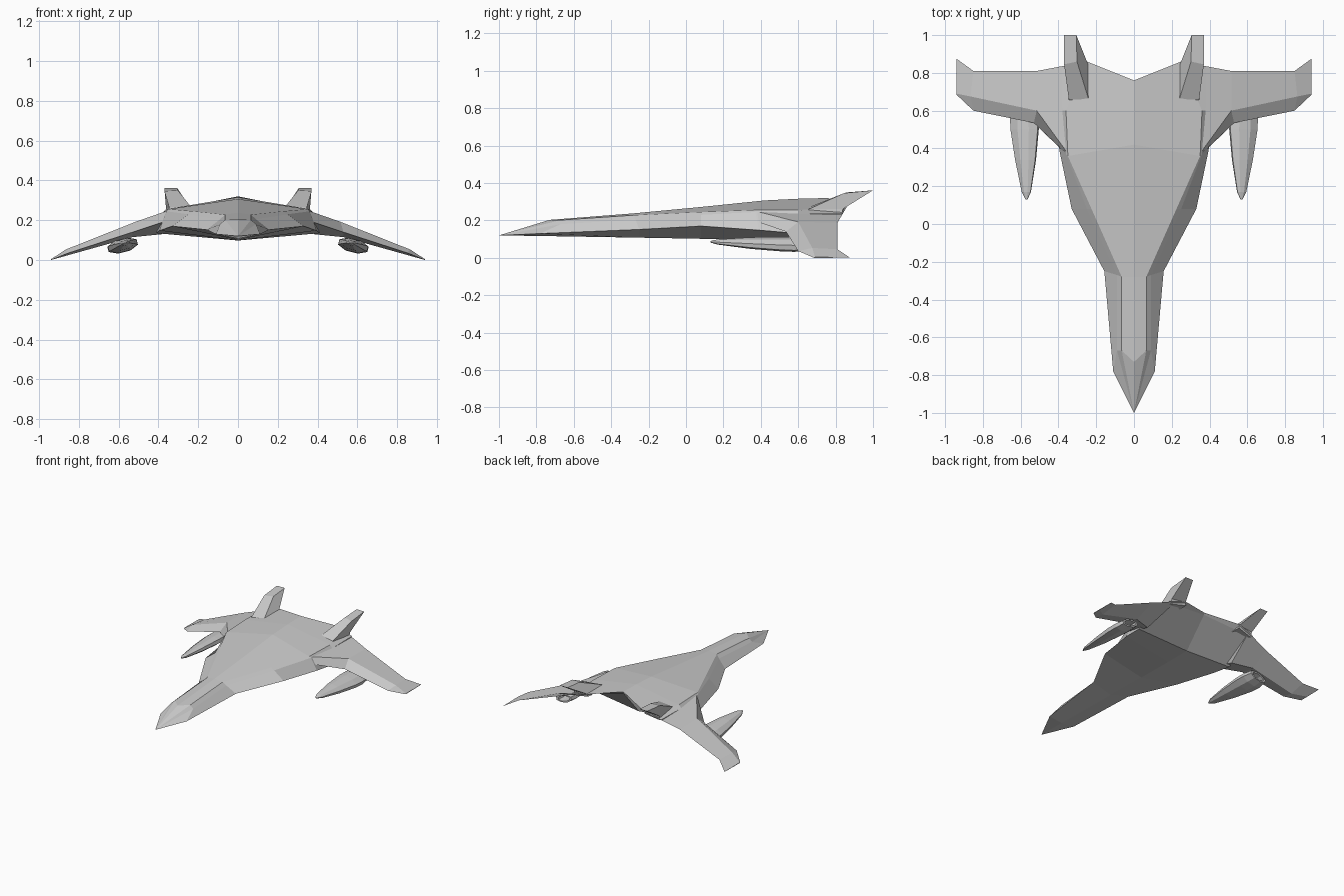
import bpy, bmesh, math

def loft(name, sections, closed=True, cap=True):
    """Skin matching cross-sections on the +x side and mirror them."""
    bm = bmesh.new()
    rings = [[bm.verts.new(p) for p in s] for s in sections]
    n = len(rings[0])
    for a, b in zip(rings, rings[1:]):
        for i in range(n if closed else n - 1):
            j = (i + 1) % n
            bm.faces.new((a[i], a[j], b[j], b[i]))
    if cap:
        bm.faces.new(rings[0][::-1])
        bm.faces.new(rings[-1])
    bmesh.ops.remove_doubles(bm, verts=bm.verts, dist=0.0008)
    bmesh.ops.recalc_face_normals(bm, faces=bm.faces)
    # an open half hull must face outwards: the highest face looks up
    if not closed:
        top = max(bm.faces, key=lambda f: f.calc_center_median().z)
        if top.normal.z < 0:
            bmesh.ops.reverse_faces(bm, faces=bm.faces)
    mesh = bpy.data.meshes.new(name)
    bm.to_mesh(mesh)
    bm.free()
    ob = bpy.data.objects.new(name, mesh)
    bpy.context.collection.objects.link(ob)
    m = ob.modifiers.new("mirror", 'MIRROR')
    m.use_clip = True
    return ob

# fuselage: top centre, deck edge, shoulder, chine, keel at each station
nose = (0, -1.0, 0.12)
loft("fuselage", [
    [nose] * 5,
    [(0, -0.73, 0.203), (0.065, -0.67, 0.202), (0.09, -0.67, 0.18), (0.11, -0.78, 0.13), (0, -0.78, 0.117)],
    [(0, -0.28, 0.238), (0.065, -0.28, 0.228), (0.09, -0.27, 0.205), (0.157, -0.25, 0.152), (0, -0.25, 0.108)],
    [(0, 0.08, 0.272), (0.225, 0.08, 0.245), (0.25, 0.08, 0.23), (0.33, 0.08, 0.17), (0, 0.08, 0.102)],
    [(0, 0.42, 0.307), (0.35, 0.36, 0.256), (0.36, 0.37, 0.245), (0.395, 0.39, 0.148), (0, 0.37, 0.098)],
    [(0, 0.60, 0.316), (0.36, 0.60, 0.256), (0.38, 0.60, 0.235), (0.41, 0.54, 0.135), (0, 0.57, 0.098)],
    [(0, 0.76, 0.32), (0.25, 0.86, 0.270), (0.38, 0.835, 0.238), (0.38, 0.83, 0.228), (0, 0.755, 0.305)],
], closed=False, cap=False)
# thin tail edge closing the gap at the back
loft("tail_edge", [
    [(0, 0.76, 0.32), (0, 0.755, 0.305)],
    [(0.25, 0.86, 0.27), (0.25, 0.80, 0.255)],
    [(0.38, 0.835, 0.238), (0.38, 0.83, 0.228)],
], closed=False, cap=False)

# drooped wings: ridge, leading edge, belly, trailing edge
loft("wings", [
    [(0.34, 0.36, 0.253), (0.38, 0.39, 0.19), (0.38, 0.60, 0.13), (0.33, 0.845, 0.247)],
    [(0.515, 0.60, 0.192), (0.53, 0.535, 0.14), (0.53, 0.66, 0.115), (0.515, 0.81, 0.188)],
    [(0.865, 0.675, 0.053), (0.85, 0.60, 0.036), (0.855, 0.68, 0.024), (0.85, 0.81, 0.046)],
    [(0.94, 0.69, 0.004), (0.94, 0.685, 0), (0.94, 0.75, 0), (0.94, 0.875, 0.002)],
])

# swept tail fins: sunk base, then tip
loft("tail_fins", [
    [(0.235, 0.64, 0.245), (0.345, 0.64, 0.24), (0.36, 0.83, 0.225), (0.24, 0.845, 0.25)],
    [(0.24, 0.66, 0.272), (0.345, 0.66, 0.262), (0.362, 0.84, 0.262), (0.245, 0.85, 0.272)],
    [(0.302, 0.86, 0.35), (0.37, 0.845, 0.346), (0.37, 1.0, 0.361), (0.305, 1.0, 0.361)],
])

# underwing pods: flattened octagons tilted with the wing, hollow at the back
def pod_ring(y, w, h, x, z, tilt=math.radians(-14)):
    ring = []
    for i in range(8):
        a = math.tau * (i + 0.5) / 8
        u, v = w * math.cos(a), h * math.sin(a)
        ring.append((x + u * math.cos(tilt) - v * math.sin(tilt), y,
                     z + u * math.sin(tilt) + v * math.cos(tilt)))
    return ring

loft("engine_pods", [pod_ring(*r) for r in (
    (0.13, 0.006, 0.004, 0.569, 0.086),
    (0.17, 0.026, 0.013, 0.570, 0.085),
    (0.34, 0.059, 0.028, 0.574, 0.079),
    (0.50, 0.080, 0.035, 0.579, 0.074),
    (0.58, 0.082, 0.036, 0.580, 0.072),
    (0.65, 0.070, 0.030, 0.580, 0.071),
    (0.65, 0.052, 0.020, 0.580, 0.071),
    (0.58, 0.045, 0.016, 0.580, 0.071),
)])
